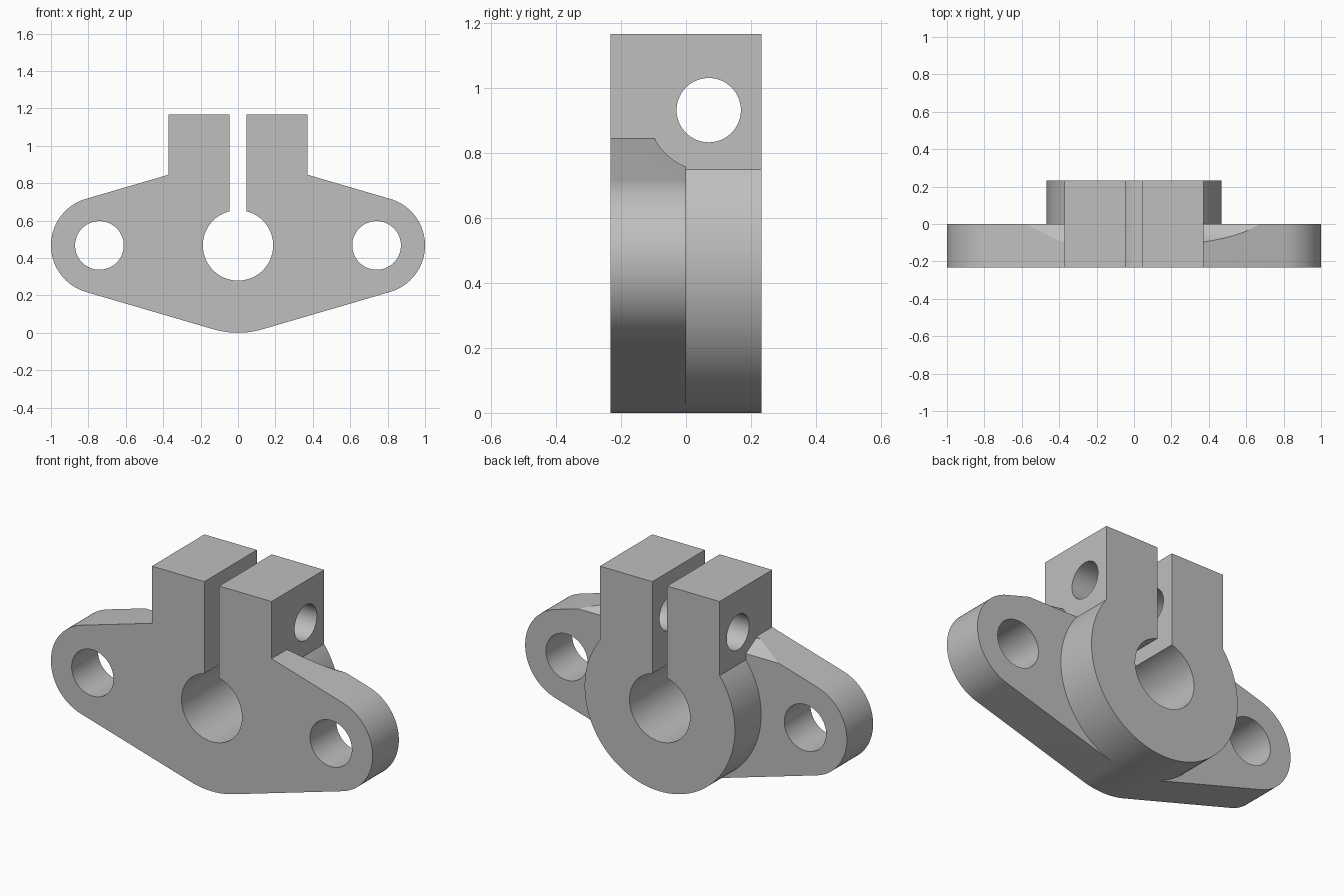
import bpy
import bmesh
import math

if "Cube" in bpy.data.objects:
    bpy.data.objects.remove(bpy.data.objects["Cube"], do_unlink=True)

# Main dimensions
HUB_R, BORE_R = 0.467, 0.188
EAR_X, EAR_R, EAR_HOLE_R = 0.741, 0.259, 0.13
DEPTH = 0.233                      # half depth of the hub
POST_X, POST_TOP, SLOT = 0.372, 1.166, 0.046
BOLT_Y, BOLT_Z, BOLT_R, POCKET_R = 0.07, 0.932, 0.099, 0.188
MID_Z = HUB_R

grey = bpy.data.materials.new("plain grey")
grey.use_nodes = True
colour = (0.52, 0.52, 0.52, 1)
grey.diffuse_color = colour
grey.node_tree.nodes["Principled BSDF"].inputs["Base Color"].default_value = colour


def arc(cx, cz, r, start, end, steps):
    angles = [math.radians(start + (end - start) * i / steps) for i in range(steps + 1)]
    return [(cx + r * math.cos(a), cz + r * math.sin(a)) for a in angles]


def circle(cx, cz, r, steps=96, start=0):
    return arc(cx, cz, r, start, start + 360, steps)[:-1]


def prism(name, outline, low, high, axis="y"):
    """Extrude a 2D outline (horizontal, z) along the y or x axis."""
    bm = bmesh.new()
    place = (lambda u, z: (u, low, z)) if axis == "y" else (lambda u, z: (low, u, z))
    face = bm.faces.new([bm.verts.new(place(u, z)) for u, z in outline])
    made = bmesh.ops.extrude_face_region(bm, geom=[face])["geom"]
    shift = (0, high - low, 0) if axis == "y" else (high - low, 0, 0)
    bmesh.ops.translate(bm, vec=shift, verts=[v for v in made if isinstance(v, bmesh.types.BMVert)])
    bmesh.ops.recalc_face_normals(bm, faces=bm.faces)
    mesh = bpy.data.meshes.new(name)
    bm.to_mesh(mesh)
    bm.free()
    mesh.materials.append(grey)
    obj = bpy.data.objects.new(name, mesh)
    bpy.context.collection.objects.link(obj)
    return obj


def combine(target, tool, operation):
    """Apply a boolean and discard the tool."""
    mod = target.modifiers.new(tool.name, "BOOLEAN")
    mod.object, mod.operation, mod.solver = tool, operation, "EXACT"
    bpy.context.view_layer.objects.active = target
    bpy.ops.object.modifier_apply(modifier=mod.name)
    bpy.data.objects.remove(tool, do_unlink=True)


# Angle at which the straight flange edges touch hub and ears
tilt = math.degrees(math.acos((HUB_R - EAR_R) / EAR_X))
shoulder = math.degrees(math.acos(POST_X / HUB_R))

# Flange: two rounded ears joined by tangent edges
outline = arc(EAR_X, MID_Z, EAR_R, -tilt, tilt, 48)
outline += arc(0, MID_Z, HUB_R, tilt, 180 - tilt, 1)
outline += arc(-EAR_X, MID_Z, EAR_R, 180 - tilt, 180 + tilt, 48)
outline += arc(0, MID_Z, HUB_R, 180 + tilt, 360 - tilt, 1)
bracket = prism("clamp_bracket", outline, -DEPTH, 0)

# Clearance beside the post: round for the bolt head, hexagonal for the nut
combine(bracket, prism("bolt_head_pocket", circle(BOLT_Y, BOLT_Z, POCKET_R), POST_X, 1.2, "x"), "DIFFERENCE")
combine(bracket, prism("nut_pocket", circle(BOLT_Y, BOLT_Z, POCKET_R, 6, 30), -1.2, -POST_X, "x"), "DIFFERENCE")

# Hub with the square clamping post on top
outline = [(-POST_X, POST_TOP)]
outline += arc(0, MID_Z, HUB_R, 180 - shoulder, 180 + tilt, 40)
outline += arc(0, MID_Z, HUB_R, 180 + tilt, 360 - tilt, 12)[1:]
outline += arc(0, MID_Z, HUB_R, 360 - tilt, 360 + shoulder, 40)[1:]
outline += [(POST_X, POST_TOP)]
combine(bracket, prism("hub", outline, -DEPTH, DEPTH), "UNION")

# Bore, clamping slot, mounting holes and cross bolt hole
slot = [(-SLOT, MID_Z), (SLOT, MID_Z), (SLOT, 1.4), (-SLOT, 1.4)]
combine(bracket, prism("bore", circle(0, MID_Z, BORE_R), -0.5, 0.5), "DIFFERENCE")
combine(bracket, prism("slot", slot, -0.5, 0.5), "DIFFERENCE")
for side in (-1, 1):
    combine(bracket, prism("ear_hole", circle(side * EAR_X, MID_Z, EAR_HOLE_R, 64), -0.5, 0.5), "DIFFERENCE")
combine(bracket, prism("bolt_hole", circle(BOLT_Y, BOLT_Z, BOLT_R, 64), -0.8, 0.8, "x"), "DIFFERENCE")

# Smooth the round walls, keep machined edges sharp
bpy.ops.object.select_all(action="DESELECT")
bracket.select_set(True)
bpy.context.view_layer.objects.active = bracket
bpy.ops.object.shade_smooth_by_angle(angle=math.radians(20))
